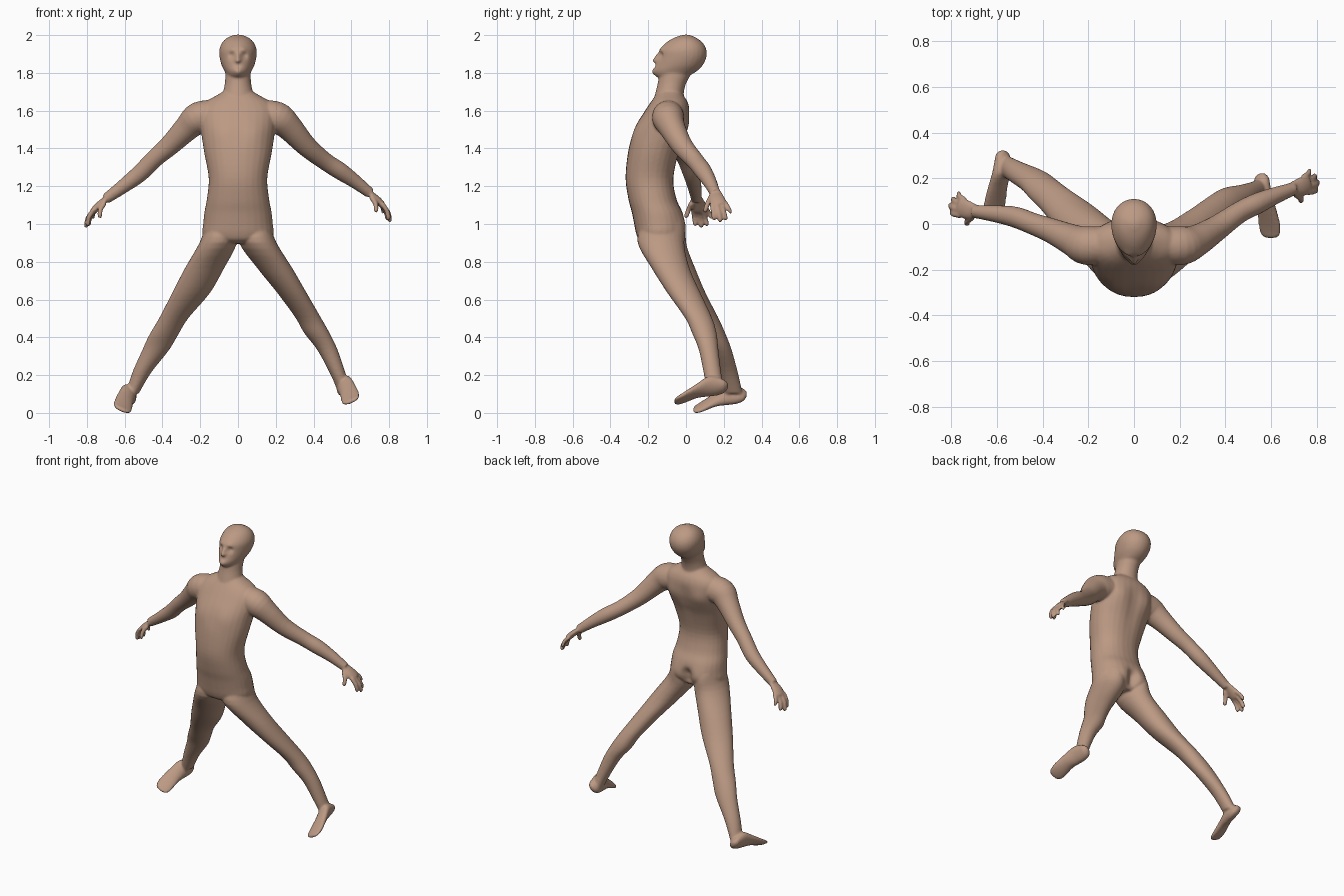
import bpy, bmesh
from math import sin, cos, pi, exp
from mathutils import Vector

SEG = 28
parts = []


def spline(rows, n=4):
    """Catmull-Rom interpolation through rows of numbers."""
    out = []
    for i in range(len(rows) - 1):
        p0, p1, p2, p3 = (rows[max(i - 1, 0)], rows[i], rows[i + 1],
                          rows[min(i + 2, len(rows) - 1)])
        for k in range(n):
            t = k / n
            out.append([0.5 * (2 * b + (c - a) * t + (2 * a - 5 * b + 4 * c - d) * t * t
                               + (3 * b - a - 3 * c + d) * t ** 3)
                        for a, b, c, d in zip(p0, p1, p2, p3)])
    return out + [list(rows[-1])]


def loft(name, rings):
    """Closed skin over a list of point rings."""
    bm = bmesh.new()
    loops = [[bm.verts.new(p) for p in r] for r in rings]
    n = len(rings[0])
    for a, b in zip(loops, loops[1:]):
        for i in range(n):
            bm.faces.new((a[i], a[(i + 1) % n], b[(i + 1) % n], b[i]))
    bm.faces.new(loops[0])
    bm.faces.new(loops[-1])
    bmesh.ops.recalc_face_normals(bm, faces=bm.faces)
    me = bpy.data.meshes.new(name)
    bm.to_mesh(me)
    bm.free()
    ob = bpy.data.objects.new(name, me)
    bpy.context.collection.objects.link(ob)
    parts.append(ob)


def unit(power=1.0):
    pts = []
    for i in range(SEG):
        c, s = cos(2 * pi * i / SEG), sin(2 * pi * i / SEG)
        pts.append((abs(c) ** power * (1 if c > 0 else -1),
                    abs(s) ** power * (1 if s > 0 else -1)))
    return pts


def level_loft(name, rows, side=1, power=1.0, egg=0.0):
    """Rows: z, x min, x max, y front, y back."""
    rings = []
    for z, x0, x1, y0, y1 in spline(rows):
        rings.append([(side * ((x0 + x1) / 2 + (x1 - x0) / 2 * c * (1 + egg * s)),
                       (y0 + y1) / 2 + (y1 - y0) / 2 * s, z) for c, s in unit(power)])
    loft(name, rings)


def tube(name, rows, ref=(0, 1, 0), flat=1.0):
    """Rows: x, y, z, radius; flat squashes the section across ref."""
    rows = spline(rows)
    rings = []
    for i, r in enumerate(rows):
        a, b = rows[max(i - 1, 0)], rows[min(i + 1, len(rows) - 1)]
        t = (Vector(b[:3]) - Vector(a[:3])).normalized()
        v = t.cross(Vector(ref)).normalized()
        u = v.cross(t)
        rings.append([Vector(r[:3]) + r[3] * (u * c + v * s * flat) for c, s in unit()])
    loft(name, rings)


# Torso
level_loft("torso", [(z, -w, w, f, b) for z, w, f, b in [
    (.895, .10, -.22, -.05), (.915, .165, -.25, -.03), (.95, .188, -.265, -.012),
    (1.0, .184, -.275, -.01), (1.06, .178, -.287, -.02), (1.13, .165, -.305, -.05),
    (1.24, .155, -.32, -.065), (1.37, .178, -.308, -.035), (1.46, .192, -.285, 0),
    (1.53, .20, -.258, .018), (1.60, .20, -.215, .02), (1.645, .17, -.185, .008),
    (1.68, .11, -.16, -.015), (1.71, .06, -.14, -.03)]], power=.92)

# Neck and head
level_loft("neck", [(1.62, -.09, .09, -.18, 0), (1.68, -.082, .082, -.165, -.012),
                    (1.74, -.07, .07, -.15, .0), (1.80, -.066, .066, -.14, .03),
                    (1.86, -.06, .06, -.12, .04)])
level_loft("head", [(z, -w, w, f, b) for z, w, f, b in [
    (1.77, .035, -.145, -.04), (1.785, .058, -.165, .02), (1.81, .073, -.174, .062),
    (1.84, .087, -.163, .09), (1.88, .097, -.150, .108), (1.92, .098, -.140, .108),
    (1.955, .085, -.108, .09), (1.98, .062, -.07, .06), (1.995, .03, -.03, .028),
    (2.0, .008, -.008, .008)]], egg=.12)

# Legs
legs = {
    1: [(1.0, .02, .17, -.23, -.03), (.90, .005, .203, -.257, -.015),
        (.76, .105, .29, -.18, .02), (.63, .21, .365, -.097, .078),
        (.50, .305, .44, -.005, .138), (.42, .35, .485, .032, .162),
        (.33, .42, .528, .068, .172), (.20, .49, .572, .095, .188), (.13, .52, .595, .11, .205)],
    -1: [(1.0, .02, .17, -.23, -.03), (.90, .005, .203, -.25, -.005),
         (.76, .075, .283, -.155, .05), (.63, .15, .35, -.07, .105),
         (.50, .262, .417, .028, .172), (.41, .317, .47, .085, .212),
         (.33, .365, .507, .13, .242), (.21, .46, .56, .175, .275), (.10, .525, .595, .205, .30)],
}
# Feet: y, x, z, half width, half height
foot = [(.222, .56, .142, .012, .012), (.205, .56, .138, .03, .03), (.17, .56, .138, .037, .045),
        (.12, .567, .138, .04, .052), (.06, .582, .115, .043, .035), (0, .593, .084, .048, .024),
        (-.035, .597, .067, .046, .017), (-.055, .6, .06, .035, .012), (-.063, .6, .058, .012, .005)]
# Arms: x, y, z, radius
arms = {
    1: [(.10, -.09, 1.58, .075), (.205, -.095, 1.56, .085), (.27, -.075, 1.51, .071),
        (.36, -.02, 1.412, .056), (.46, .05, 1.33, .047), (.54, .09, 1.278, .046),
        (.62, .125, 1.222, .037), (.70, .155, 1.16, .028)],
    -1: [(.10, -.09, 1.58, .075), (.205, -.095, 1.56, .085), (.27, -.07, 1.505, .069),
         (.36, -.03, 1.415, .055), (.44, 0, 1.345, .048), (.52, .03, 1.265, .046),
         (.61, .045, 1.195, .037), (.70, .055, 1.13, .028)],
}
# Fingers: knuckle and tip
fingers = {"thumb": ((.705, .13, 1.14), (.735, .098, 1.06)),
           "index": ((.762, .138, 1.105), (.800, .150, 1.018)),
           "middle": ((.765, .163, 1.10), (.808, .183, 1.008)),
           "ring": ((.755, .186, 1.10), (.795, .213, 1.018)),
           "little": ((.738, .205, 1.115), (.772, .238, 1.055))}

for side, label in ((1, "left"), (-1, "right")):
    level_loft(label + "_leg", legs[side], side)
    dx, dy, dz = (0, 0, 0) if side > 0 else (.015, .1, -.045)
    loft(label + "_foot", [[(side * (x + dx + hw * c), y + dy, z + dz + hh * s + .4 * hw * c)
                            for c, s in unit()] for y, x, z, hw, hh in spline(foot)])
    tube(label + "_arm", [(side * x, y, z, r) for x, y, z, r in arms[side]])
    # Hand
    hy, hz = (0, 0) if side > 0 else (-.1, -.03)
    place = lambda p: Vector((side * p[0], p[1] + hy, p[2] + hz))
    tube(label + "_palm", [(*place(p), r) for p, r in (
        ((.675, .147, 1.18), .026), ((.705, .158, 1.155), .034), ((.735, .165, 1.128), .042),
        ((.757, .171, 1.105), .042), ((.767, .174, 1.095), .034))], flat=.45)
    for f, (a, b) in fingers.items():
        a, b = place(a), place(b)
        mid = a.lerp(b, .5) + Vector((side * .008, 0, .004))
        r = .0135 if f != "little" else .0115
        tube(f"{label}_{f}", [(*a, r), (*mid, r), (*a.lerp(b, .9), r * .9), (*b, r * .45)],
             ref=(0, 1, .1))

# Fuse the parts into one skin
for ob in parts:
    ob.select_set(True)
body = parts[0]
bpy.context.view_layer.objects.active = body
bpy.ops.object.join()
body.name = "body"
rm = body.modifiers.new("fuse", 'REMESH')
rm.mode, rm.voxel_size = 'VOXEL', .0065
sm = body.modifiers.new("soften", 'SMOOTH')
sm.factor, sm.iterations = .5, 7
skin = bpy.data.meshes.new_from_object(body.evaluated_get(bpy.context.evaluated_depsgraph_get()))
body.modifiers.clear()
body.data = skin

# Sculpted detail: centre, radius, push
bumps = [((0, -.155, 1.868), .016, (0, -.024, -.004)), ((0, -.15, 1.89), .012, (0, -.012, 0)),
         ((0, -.172, 1.832), .016, (0, .006, 0)), ((0, -.175, 1.805), .022, (0, -.008, 0)),
         ((0, 0, .98), .035, (0, -.03, 0)), ((0, 0, .93), .035, (0, -.03, 0))]
bumps += [((0, 0, 1.2 + .07 * i), .05, (0, -.008, 0)) for i in range(6)]
for s in (-1, 1):
    bumps += [((s * .036, -.14, 1.892), .02, (0, .014, 0)),
              ((s * .034, -.135, 1.922), .02, (0, -.006, 0)),
              ((s * .09, -.02, .97), .07, (0, .018, 0)),
              ((s * .09, -.25, 1.47), .065, (0, -.009, 0)),
              ((s * .11, 0, 1.52), .06, (0, .01, 0))]
for v in skin.vertices:
    move = Vector()
    for c, r, d in bumps:
        q = (v.co - Vector(c)).length_squared / (r * r)
        if q < 9:
            move += Vector(d) * exp(-q)
    v.co += move
low = min(v.co.z for v in skin.vertices)
for v in skin.vertices:
    v.co.z -= low
for p in skin.polygons:
    p.use_smooth = True

mat = bpy.data.materials.new("skin")
mat.diffuse_color = (.50, .32, .23, 1)
skin.materials.clear()
skin.materials.append(mat)
